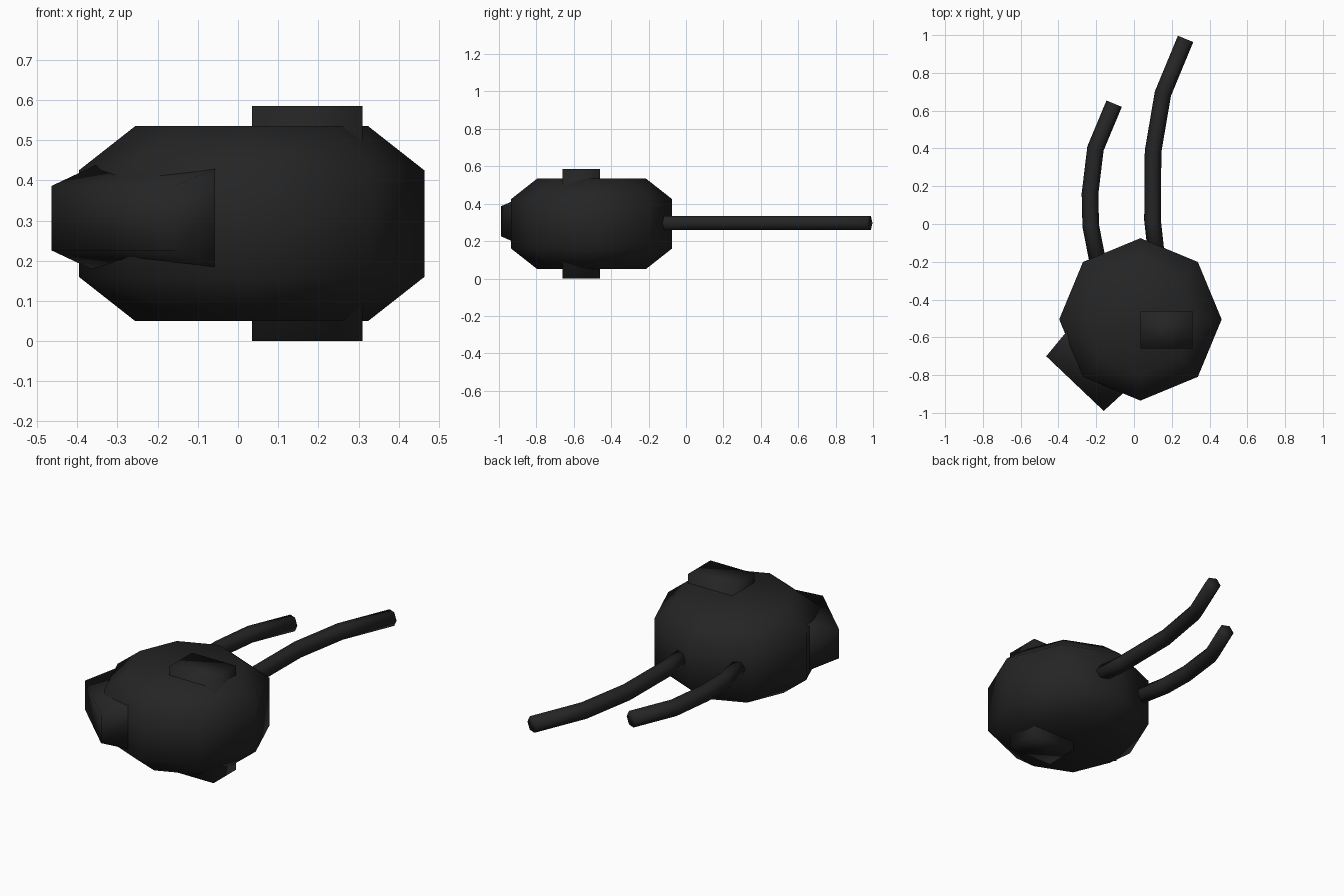
import bpy, bmesh, math
from mathutils import Vector

if "Cube" in bpy.data.objects:
    bpy.data.objects.remove(bpy.data.objects["Cube"])

mat = bpy.data.materials.new("soot black")
mat.diffuse_color = (0.018, 0.018, 0.018, 1)
mat.use_nodes = True
mat.node_tree.nodes["Principled BSDF"].inputs["Base Color"].default_value = mat.diffuse_color


def loft(name, rings):
    """Skin a list of equal-length point rings and cap both ends."""
    bm = bmesh.new()
    loops = [[bm.verts.new(p) for p in ring] for ring in rings]
    n = len(loops[0])
    for a, b in zip(loops, loops[1:]):
        for i in range(n):
            j = (i + 1) % n
            bm.faces.new((a[i], a[j], b[j], b[i]))
    bm.faces.new(loops[0][::-1])
    bm.faces.new(loops[-1])
    bmesh.ops.recalc_face_normals(bm, faces=bm.faces)
    for f in bm.faces:
        f.smooth = True
    me = bpy.data.meshes.new(name)
    bm.to_mesh(me)
    bm.free()
    me.materials.append(mat)
    ob = bpy.data.objects.new(name, me)
    bpy.context.collection.objects.link(ob)
    return ob


# Body: eight-sided lump with sloped shoulders above and below
cx, cy = 0.034, -0.505
loft("body", [[(cx + r * math.cos(k * math.pi / 4), cy + r * math.sin(k * math.pi / 4), z)
               for k in range(8)]
              for r, z in ((0.29, 0.05), (0.43, 0.16), (0.43, 0.425), (0.29, 0.535))])

# Block passing through the body, showing above and below
loft("side_block", [[(x, y, z) for x, y in
                     ((0.035, -0.66), (0.31, -0.66), (0.31, -0.46), (0.035, -0.46))]
                    for z in (0.0, 0.585)])

# Snout: wedge that widens into the body
tip = Vector((-0.3125, -0.845, 0.306))
side = Vector((0.305, -0.29, 0)).normalized()
inward = Vector((-side.y, side.x, 0))
up = Vector((0, 0, 1))
loft("snout", [[tip + inward * d + side * (u * (0.21 + 0.07 * d)) + up * (v * (0.08 + 0.3 * d))
                for u, v in ((-1, -1), (1, -1), (1, 1), (-1, 1))]
               for d in (0.0, 0.3)])


def tube(name, path, r=0.044, z=0.297):
    """Six-sided tube along a flat path with mitred bends."""
    pts = [Vector((x, y, z)) for x, y in path]
    rings = []
    for i, p in enumerate(pts):
        d0 = (p - pts[i - 1]).normalized() if i else (pts[1] - p).normalized()
        d1 = (pts[i + 1] - p).normalized() if i < len(pts) - 1 else d0
        t = (d0 + d1).normalized()
        s = Vector((t.y, -t.x, 0)) / t.dot(d0)
        rings.append([p + s * (r * math.cos(k * math.pi / 3)) + up * (r * math.sin(k * math.pi / 3))
                      for k in range(6)])
    return loft(name, rings)


# Two long bent stalks at the back
tube("long_stalk", [(0.118, -0.16), (0.098, 0.02), (0.101, 0.385), (0.153, 0.69), (0.273, 0.98)])
tube("short_stalk", [(-0.184, -0.24), (-0.229, -0.01), (-0.233, 0.16), (-0.204, 0.4), (-0.105, 0.637)])
